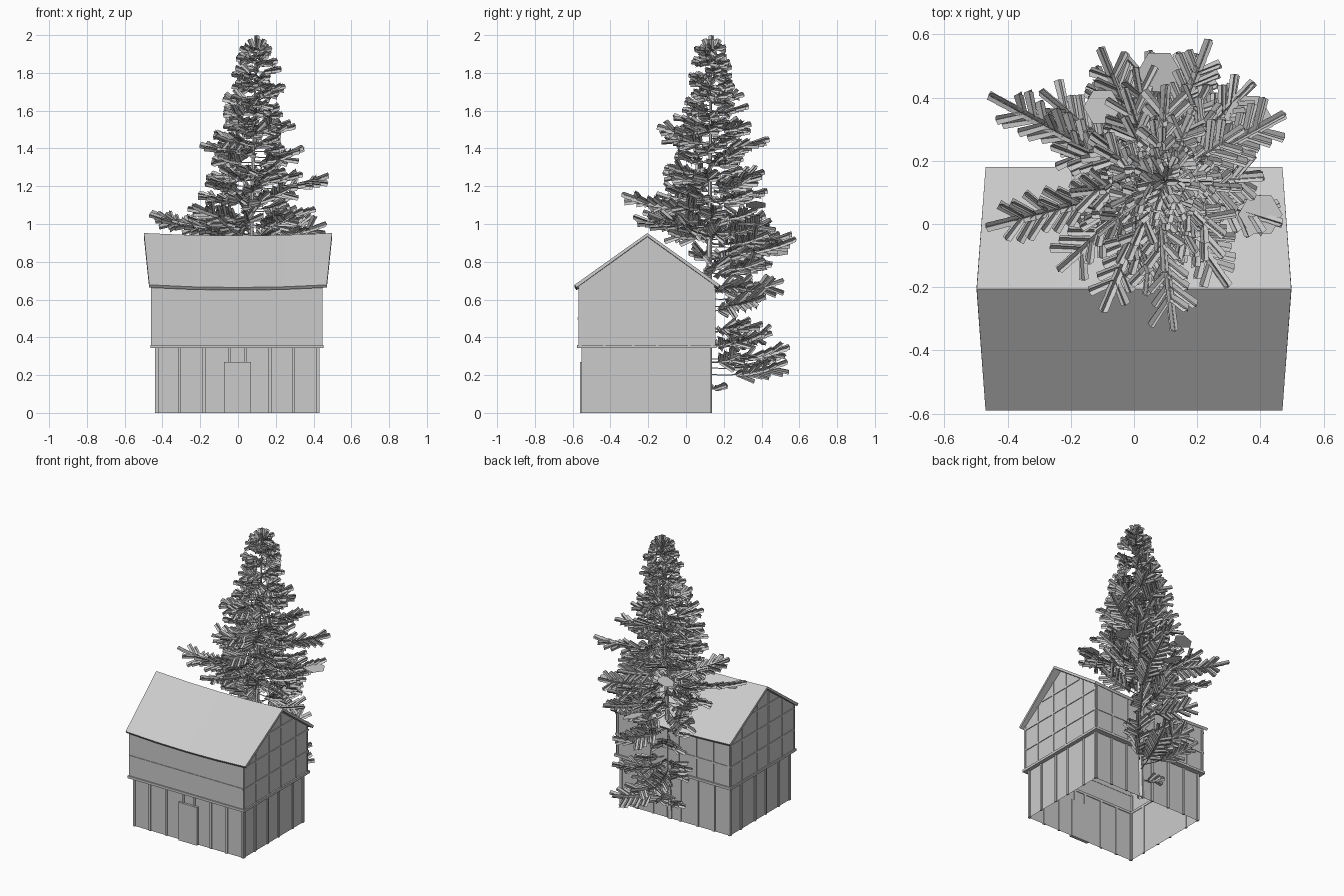
import bpy, bmesh, math, random
from mathutils import Vector, Matrix

if "Cube" in bpy.data.objects:
    bpy.data.objects.remove(bpy.data.objects["Cube"])

random.seed(7)
RIDGE_Y = -0.205


def finish(name, bm):
    me = bpy.data.meshes.new(name)
    bm.to_mesh(me)
    bm.free()
    ob = bpy.data.objects.new(name, me)
    bpy.context.collection.objects.link(ob)
    return ob


def box(bm, x0, x1, y0, y1, z0, z1):
    m = Matrix.Translation(((x0 + x1) / 2, (y0 + y1) / 2, (z0 + z1) / 2)) @ Matrix.Diagonal((x1 - x0, y1 - y0, z1 - z0, 1))
    bmesh.ops.create_cube(bm, size=1, matrix=m)


def face(bm, pts):
    return bm.faces.new([bm.verts.new(p) for p in pts])


def gable_z(y):
    return 0.932 - 0.72 * abs(y - RIDGE_Y)


def shell(name, x0, x1, profile):
    """Hollow walls open at the bottom: side profiles in y, z plus front and back."""
    bm = bmesh.new()
    a = [bm.verts.new((x0, y, z)) for y, z in profile]
    b = [bm.verts.new((x1, y, z)) for y, z in profile]
    bm.faces.new(a)
    bm.faces.new(b[::-1])
    for i in (0, len(a) - 2):
        bm.faces.new((a[i], b[i], b[i + 1], a[i + 1]))
    bmesh.ops.recalc_face_normals(bm, faces=bm.faces)
    return finish(name, bm)


# Storey walls (the house is hollow and has no floor)
shell("lower_walls", -0.432, 0.425, [(-0.545, 0), (-0.545, 0.35), (0.125, 0.35), (0.125, 0)])
shell("upper_walls", -0.455, 0.443, [(-0.57, 0.35), (-0.57, gable_z(-0.57)), (RIDGE_Y, 0.932),
                                     (0.15, gable_z(0.15)), (0.15, 0.35)])

# Timber posts
post_x = (-0.43, -0.31, -0.18, -0.045, 0.04, 0.17, 0.295, 0.42)
post_y = (-0.54, -0.42, -0.275, -0.155, 0.005, 0.12)
bm = bmesh.new()
for x in post_x:
    box(bm, x - 0.008, x + 0.008, -0.553, -0.54, 0, 0.35)
    box(bm, x - 0.008, x + 0.008, 0.12, 0.132, 0, 0.35)
    box(bm, x * 1.03 - 0.006, x * 1.03 + 0.006, 0.148, 0.155, 0.36, 0.665)
for y in post_y:
    box(bm, -0.44, -0.428, y - 0.008, y + 0.008, 0, 0.35)
    box(bm, 0.42, 0.432, y - 0.008, y + 0.008, 0, 0.35)
    yu = RIDGE_Y + (y - RIDGE_Y) * 1.06
    for x in (-0.457, 0.445):
        box(bm, x - 0.003, x + 0.003, yu - 0.006, yu + 0.006, 0.36, gable_z(yu))
finish("timber_posts", bm)

# Horizontal rails on the upper storey
bm = bmesh.new()
for z in (0.5, 0.65, 0.79):
    half = min(0.36, (0.932 - z) / 0.72 - 0.01)
    for x in (-0.457, 0.445):
        box(bm, x - 0.003, x + 0.003, RIDGE_Y - half, RIDGE_Y + half, z - 0.006, z + 0.006)
box(bm, -0.455, 0.443, -0.574, -0.568, 0.494, 0.506)
box(bm, -0.455, 0.443, 0.148, 0.154, 0.494, 0.506)
finish("upper_rails", bm)

# Belt beams between the storeys
bm = bmesh.new()
for y in (-0.578, 0.123):
    box(bm, -0.455, 0.445, y, y + 0.038, 0.343, 0.36)
for x in (-0.463, 0.418):
    box(bm, x, x + 0.035, -0.578, 0.161, 0.343, 0.36)
finish("belt_beams", bm)

# Door
bm = bmesh.new()
box(bm, -0.075, 0.07, -0.562, -0.54, 0, 0.27)
finish("door", bm)

# Roof: sagging ridge, ends longer at the ridge than at the eaves
bm = bmesh.new()
rows = []
for y, z, hx in ((-0.59, 0.678, 0.47), (RIDGE_Y, 0.952, 0.498), (0.18, 0.678, 0.47)):
    rows.append([bm.verts.new((hx * t, y, z - 0.014 * (1 - t * t))) for t in (-1, -0.5, 0, 0.5, 1)])
for r, s in zip(rows, rows[1:]):
    for i in range(4):
        bm.faces.new((r[i], r[i + 1], s[i + 1], s[i]))
roof = finish("roof", bm)
mod = roof.modifiers.new("thickness", 'SOLIDIFY')
mod.thickness = 0.018
mod.offset = -1


# Conifer
def trunk_at(z):
    return Vector((0.04 + 0.03 * z, 0.115 + 0.01 * z, z))


def tube(bm, p, q, r0, r1, n):
    d = q - p
    m = Matrix.Translation((p + q) / 2) @ d.to_track_quat('Z', 'Y').to_matrix().to_4x4()
    bmesh.ops.create_cone(bm, cap_ends=False, segments=n, radius1=r0, radius2=r1, depth=d.length, matrix=m)


wood, needles = bmesh.new(), bmesh.new()
for i in range(8):
    tube(wood, trunk_at(i * 0.245), trunk_at((i + 1) * 0.245), 0.024 - i * 0.0027, 0.024 - (i + 1) * 0.0027, 6)


def twig(p, d, length, width, up):
    """Two crossed strips, each slightly folded along the stem."""
    d = d.normalized()
    side = d.cross(up).normalized()
    nor = side.cross(d)
    q = p + d * length
    for w, n in ((side, nor), (nor, side)):
        for s in (-1, 1):
            o = w * (s * width / 2) + n * 0.006
            face(needles, (p, q, q + o - d * 0.004, p + o * 0.8 + d * 0.01))


def branch(start, tip, width=0.032):
    span = (tip - start).length
    mid = (start + tip) / 2 - Vector((0, 0, 0.12 * span))

    def at(t):
        return start * (1 - t) ** 2 + mid * (2 * t * (1 - t)) + tip * t * t
    pts = [at(t / 4) for t in range(5)]
    for p, q in zip(pts, pts[1:]):
        tube(wood, p, q, 0.004, 0.003, 3)
    ln = min(0.1, 0.04 + span * 0.2)
    d = (tip - at(0.7)).normalized()
    up = Vector((random.uniform(-.7, .7), random.uniform(-.7, .7), 1)).normalized()
    twig(tip - d * ln, d, ln, width, up)
    n = max(2, int(span / 0.075))
    for i in range(n):
        t = 0.35 + 0.5 * i / n
        p = at(t)
        d = (at(t + 0.1) - p).normalized()
        side = d.cross(up).normalized()
        for s in (-1, 1):
            v = d * 0.75 + side * s * 0.75 + up * random.uniform(-.3, .35)
            twig(p, v, ln * random.uniform(0.8, 1.15), width, up)
        twig(p, d, ln, width, up)


# Long branches that shape the outline: tip positions
for t in ((-0.46, 0.41, 1.06), (-0.47, -0.01, 1.05), (0.48, 0.35, 1.26), (0.47, 0.0, 1.0),
          (-0.1, -0.28, 1.04), (0.13, -0.34, 1.16), (0.3, -0.2, 1.05), (-0.24, -0.15, 1.1),
          (-0.11, 0.56, 0.95), (0.24, 0.585, 0.92), (0.38, 0.45, 1.02), (-0.3, 0.42, 0.85),
          (0.05, 0.55, 0.35), (0.2, 0.54, 0.27), (-0.12, 0.5, 0.3), (0.3, 0.4, 0.42),
          (0.1, 0.52, 0.7), (-0.2, 0.4, 0.66), (0.28, 0.42, 0.62), (0.34, 0.3, 1.4),
          (-0.2, 0.1, 1.42), (0.1, -0.15, 1.52), (0.1, 0.43, 1.45), (-0.08, 0.2, 0.15)):
    tip = Vector(t)
    reach = (tip - trunk_at(tip.z)).length
    branch(trunk_at(max(0.1, tip.z - 0.15 * reach)), tip)

# Whorls filling the crown, keeping clear of the house
profile = ((0.25, 0.36), (0.45, 0.36), (0.55, 0.2), (0.65, 0.36), (0.95, 0.4), (1.15, 0.31),
           (1.4, 0.25), (1.6, 0.2), (1.8, 0.115), (2.0, 0.04))


def reach_at(z):
    for (z0, r0), (z1, r1) in zip(profile, profile[1:]):
        if z <= z1:
            return r0 + (r1 - r0) * (z - z0) / (z1 - z0)
    return 0.04


z, turn = 0.28, 0.0
while z < 1.93:
    for k in range(7):
        a = turn + k * math.tau / 7 + random.uniform(-.3, .3)
        r = reach_at(z) * random.uniform(0.6, 1.05)
        zt = z + random.uniform(-.03, .03)
        tip = trunk_at(zt) + Vector((math.cos(a) * r, math.sin(a) * r, 0.15 * r))
        if tip.y < 0.24 and tip.z < gable_z(tip.y) + 0.09:
            continue
        branch(trunk_at(zt), tip, 0.03)
    turn += 0.9
    z += 0.062 if z > 0.9 else 0.09

# Crown tip
for k in range(5):
    a = k * math.tau / 5
    twig(trunk_at(1.89), Vector((math.cos(a) * 0.5, math.sin(a) * 0.5, 1)), 0.1, 0.03, Vector((0.3, 1, 0)))
twig(trunk_at(1.9), Vector((0.03, 0, 1)), 0.1, 0.03, Vector((0, 1, 0)))

# A few broad flat sprays
for c, r in (((0.36, 0.34, 1.0), 0.075), ((0.08, 0.48, 0.85), 0.07), ((0.4, 0.03, 0.98), 0.07), ((-0.1, 0.37, 1.1), 0.06)):
    tilt = random.uniform(-.5, .5)
    face(needles, [Vector(c) + Vector((math.cos(k * math.tau / 6) * r, math.sin(k * math.tau / 6) * r,
                                       tilt * r * math.cos(k * math.tau / 6))) for k in range(6)])
finish("tree_trunk_and_branches", wood)
finish("tree_needles", needles)
